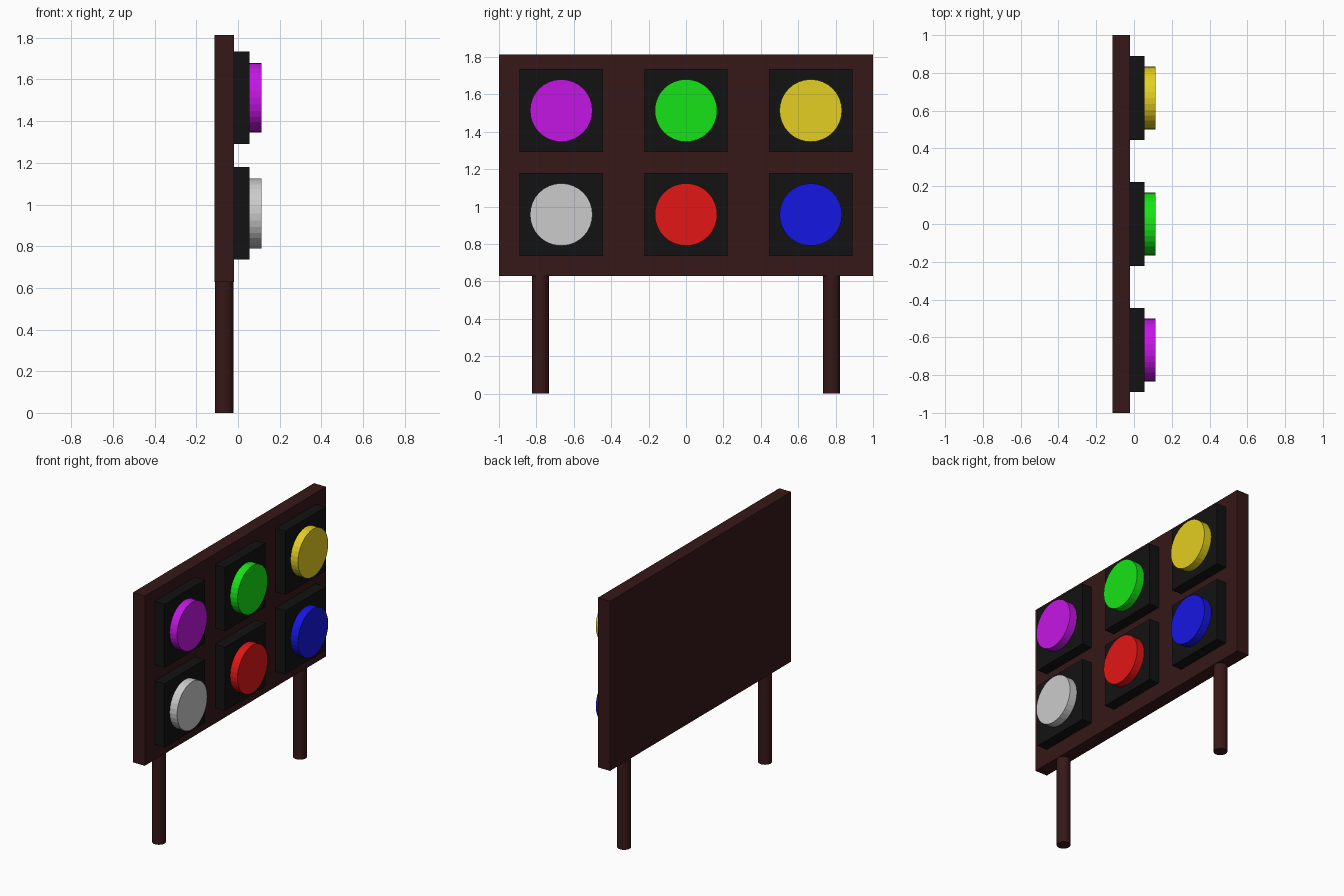
import bpy
from math import pi

if "Cube" in bpy.data.objects:
    bpy.data.objects.remove(bpy.data.objects["Cube"])


def material(name, rgb):
    m = bpy.data.materials.new(name)
    m.diffuse_color = (*rgb, 1)
    m.use_nodes = True
    m.node_tree.nodes["Principled BSDF"].inputs["Base Color"].default_value = m.diffuse_color
    return m


def finish(name, mat):
    ob = bpy.context.object
    ob.name = name
    ob.data.materials.append(mat)
    return ob


def box(name, lo, hi, mat):
    centre = [(a + b) / 2 for a, b in zip(lo, hi)]
    bpy.ops.mesh.primitive_cube_add(size=1, location=centre)
    ob = finish(name, mat)
    ob.scale = [b - a for a, b in zip(lo, hi)]
    return ob


def cylinder(name, radius, depth, centre, mat, rotation=(0, 0, 0)):
    bpy.ops.mesh.primitive_cylinder_add(vertices=32, radius=radius, depth=depth,
                                        location=centre, rotation=rotation)
    return finish(name, mat)


wood = material("dark_wood", (0.038, 0.009, 0.009))
black = material("black", (0.006, 0.006, 0.006))

# Board and its two posts
BOARD_BACK, BOARD_FACE, PAD_FACE, BUTTON_FACE = -0.113, -0.02, 0.056, 0.113
BOARD_BOTTOM = 0.628
box("board", (BOARD_BACK, -1, BOARD_BOTTOM), (BOARD_FACE, 1, 1.813), wood)
for side, y in (("left", -0.778), ("right", 0.778)):
    cylinder(side + "_post", 0.0444, BOARD_BOTTOM, (-0.0665, y, BOARD_BOTTOM / 2), wood)

# Grid of square pads, each carrying a round coloured button facing +x
HALF = 0.222
rows = {
    1.513: (("purple", (0.55, 0.008, 0.77)), ("green", (0.008, 0.77, 0.008)),
            ("yellow", (0.77, 0.62, 0.015))),
    0.957: (("white", (0.8, 0.8, 0.8)), ("red", (0.77, 0.008, 0.008)),
            ("blue", (0.008, 0.008, 0.77))),
}
for z, row in rows.items():
    for y, (colour, rgb) in zip((-0.667, 0, 0.667), row):
        box(colour + "_pad", (BOARD_FACE, y - HALF, z - HALF),
            (PAD_FACE, y + HALF, z + HALF), black)
        cylinder(colour + "_button", 0.167, BUTTON_FACE - PAD_FACE,
                 ((PAD_FACE + BUTTON_FACE) / 2, y, z), material(colour, rgb),
                 rotation=(0, pi / 2, 0))
